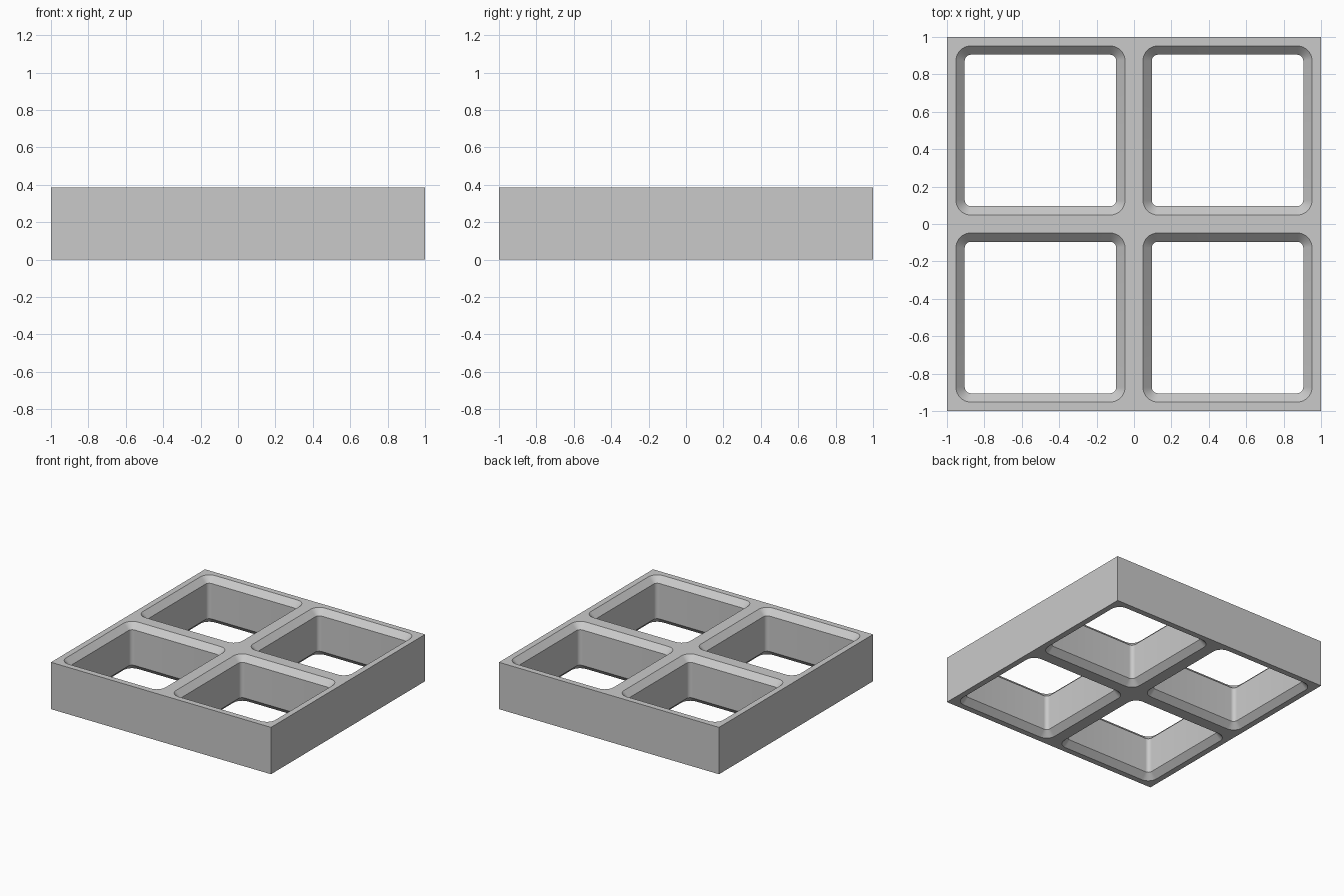
import bpy
import bmesh
import math

HEIGHT = 0.385
CENTRE = 0.5       # opening centre distance from the axes
HALF = 0.405       # half width of an opening at its narrow middle
RADIUS = 0.032     # corner radius at the narrow middle
CHAMFER = 0.047
OVERRUN = 0.02     # how far the cutters pass the frame faces
SEGMENTS = 8

cube = bpy.data.objects.get("Cube")
if cube:
    bpy.data.objects.remove(cube, do_unlink=True)

grey = bpy.data.materials.new("light grey")
grey.use_nodes = True
colour = (0.59, 0.59, 0.59, 1)
grey.diffuse_color = colour
grey.node_tree.nodes["Principled BSDF"].inputs["Base Color"].default_value = colour


def make_object(name, bm):
    bmesh.ops.recalc_face_normals(bm, faces=bm.faces)
    mesh = bpy.data.meshes.new(name)
    bm.to_mesh(mesh)
    bm.free()
    mesh.materials.append(grey)
    obj = bpy.data.objects.new(name, mesh)
    bpy.context.collection.objects.link(obj)
    return obj


def rounded_ring(bm, cx, cy, z, grow):
    """Rounded square ring, offset outwards by grow."""
    straight = HALF - RADIUS
    radius = RADIUS + grow
    ring = []
    for corner in range(4):
        middle = math.radians(45 + 90 * corner)
        sx = math.copysign(straight, math.cos(middle))
        sy = math.copysign(straight, math.sin(middle))
        for i in range(SEGMENTS + 1):
            a = math.radians(90) * (corner + i / SEGMENTS)
            ring.append(bm.verts.new((cx + sx + radius * math.cos(a),
                                      cy + sy + radius * math.sin(a), z)))
    return ring


# Solid block
bm = bmesh.new()
bmesh.ops.create_cube(bm, size=1)
for v in bm.verts:
    v.co = (v.co.x * 2, v.co.y * 2, (v.co.z + 0.5) * HEIGHT)
frame = make_object("window_frame_grid", bm)

# Four openings, flared at 45 degrees towards the top and bottom
flare = CHAMFER + OVERRUN
levels = [(-OVERRUN, flare), (CHAMFER, 0),
          (HEIGHT - CHAMFER, 0), (HEIGHT + OVERRUN, flare)]
bm = bmesh.new()
for cx in (-CENTRE, CENTRE):
    for cy in (-CENTRE, CENTRE):
        rings = [rounded_ring(bm, cx, cy, z, grow) for z, grow in levels]
        for low, high in zip(rings, rings[1:]):
            for i in range(len(low)):
                j = (i + 1) % len(low)
                bm.faces.new((low[i], low[j], high[j], high[i]))
        bm.faces.new(rings[0][::-1])
        bm.faces.new(rings[-1])
cutter = make_object("opening_cutter", bm)
cutter.hide_render = True

# Cut the openings and drop the cutter
bpy.ops.object.select_all(action="DESELECT")
bpy.context.view_layer.objects.active = frame
frame.select_set(True)
cut = frame.modifiers.new("openings", "BOOLEAN")
cut.operation = "DIFFERENCE"
cut.solver = "EXACT"
cut.object = cutter
bpy.ops.object.modifier_apply(modifier=cut.name)
bpy.data.objects.remove(cutter, do_unlink=True)

# Round corners shade smooth, chamfer edges stay crisp
bpy.ops.object.shade_smooth_by_angle(angle=math.radians(30))
